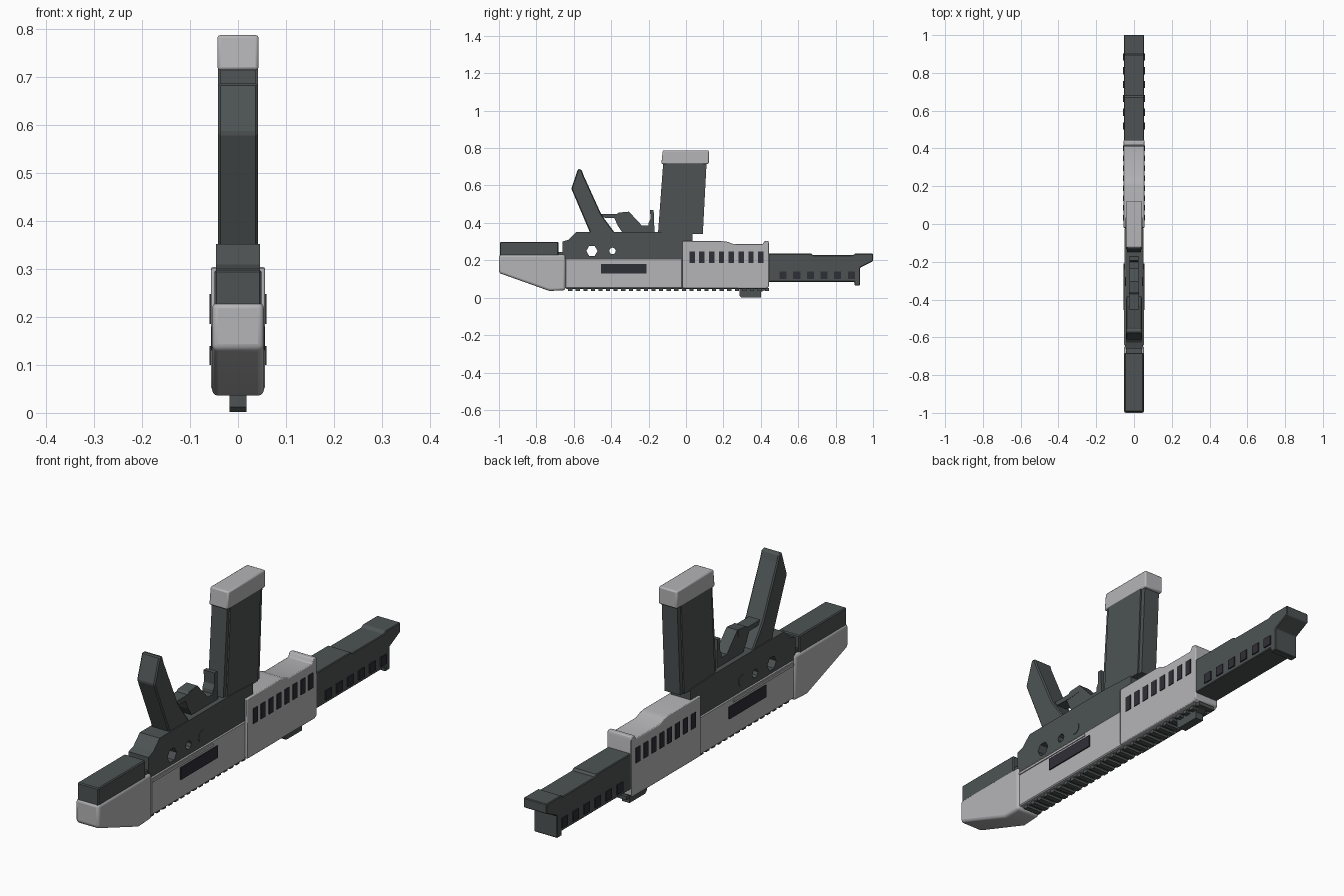
import bpy, bmesh, math
from mathutils import Matrix


def mat(name, col):
    m = bpy.data.materials.new(name)
    m.diffuse_color = (*col, 1)
    return m


DARK = mat("dark grey", (0.075, 0.086, 0.086))
LIGHT = mat("light grey", (0.46, 0.46, 0.475))
BLACK = mat("near black", (0.028, 0.028, 0.038))


def finish(name, bm, m, bevel=0, seg=1):
    bmesh.ops.recalc_face_normals(bm, faces=bm.faces)
    me = bpy.data.meshes.new(name)
    bm.to_mesh(me)
    bm.free()
    ob = bpy.data.objects.new(name, me)
    bpy.context.collection.objects.link(ob)
    me.materials.append(m)
    if bevel:
        b = ob.modifiers.new("bevel", 'BEVEL')
        b.width, b.segments, b.limit_method = bevel, seg, 'ANGLE'
        b.angle_limit = math.radians(40)
    if seg > 1:
        bpy.ops.object.select_all(action='DESELECT')
        ob.select_set(True)
        bpy.context.view_layer.objects.active = ob
        bpy.ops.object.shade_smooth_by_angle(angle=math.radians(35))
    return ob


def prism(name, pts, w, m, bevel=0, seg=1):
    """Side profile (y, z) extruded across x from -w to w."""
    bm = bmesh.new()
    f = bm.faces.new([bm.verts.new((-w, y, z)) for y, z in pts])
    r = bmesh.ops.extrude_face_region(bm, geom=[f])
    vs = [v for v in r['geom'] if isinstance(v, bmesh.types.BMVert)]
    bmesh.ops.translate(bm, verts=vs, vec=(2 * w, 0, 0))
    return finish(name, bm, m, bevel, seg)


def boxes(name, spans, m):
    """Several boxes in one mesh, each (x0, x1, y0, y1, z0, z1)."""
    bm = bmesh.new()
    for x0, x1, y0, y1, z0, z1 in spans:
        M = Matrix.Translation(((x0 + x1) / 2, (y0 + y1) / 2, (z0 + z1) / 2))
        bmesh.ops.create_cube(bm, size=1, matrix=M @ Matrix.Diagonal((x1 - x0, y1 - y0, z1 - z0, 1)))
    return finish(name, bm, m)


def disc(name, y, z, r, w, n, m):
    bm = bmesh.new()
    M = Matrix.Translation((0, y, z)) @ Matrix.Rotation(math.pi / 2, 4, 'Y')
    bmesh.ops.create_cone(bm, cap_ends=True, segments=n, radius1=r, radius2=r, depth=2 * w, matrix=M)
    return finish(name, bm, m)


def both_sides(x0, x1, rest):
    return [(s * (x0 if s > 0 else x1), s * (x1 if s > 0 else x0), *r) for r in rest for s in (1, -1)]


# rear end: light wedge with a dark block on top
prism("rear_wedge", [(-1, 0.23), (-0.645, 0.23), (-0.645, 0.04), (-0.73, 0.036), (-1, 0.132)], 0.054, LIGHT, 0.012, 3)
prism("rear_block", [(-0.995, 0.22), (-0.995, 0.298), (-0.682, 0.298), (-0.682, 0.22)], 0.049, DARK, 0.004)
prism("rear_link", [(-0.69, 0.215), (-0.69, 0.245), (-0.65, 0.245), (-0.65, 0.215)], 0.042, DARK)

# light body
prism("middle_body", [(-0.645, 0.05), (-0.645, 0.21), (-0.02, 0.21), (-0.02, 0.05)], 0.05, LIGHT, 0.004)
boxes("side_ledge", both_sides(0.045, 0.054, [(-0.64, -0.24, 0.19, 0.2)]), LIGHT)
boxes("side_vent", both_sides(0.045, 0.055, [(-0.455, -0.21, 0.13, 0.18)]), BLACK)

# light front cover with its row of windows
prism("front_cover", [(-0.02, 0.055), (-0.02, 0.302), (0.2, 0.302), (0.225, 0.298), (0.255, 0.286), (0.41, 0.286),
      (0.42, 0.304), (0.44, 0.304), (0.444, 0.29), (0.444, 0.06), (0.43, 0.05), (-0.015, 0.05)], 0.056, LIGHT, 0.006, 2)
boxes("cover_windows", both_sides(0.05, 0.059, [(0.018 + i * 0.0525, 0.047 + i * 0.0525, 0.185, 0.248)
      for i in range(8)]), BLACK)

# dark nose with windows
prism("nose", [(0.43, 0.085), (0.43, 0.235), (0.67, 0.235), (0.68, 0.227), (0.89, 0.227), (0.905, 0.235),
      (1, 0.235), (1, 0.195), (0.93, 0.16), (0.93, 0.066), (0.9, 0.066), (0.9, 0.085)], 0.054, DARK, 0.003)
boxes("nose_windows", both_sides(0.05, 0.059, [(0.5 + i * 0.073, 0.538 + i * 0.073, 0.1, 0.14)
      for i in range(6)]), BLACK)

# toothed rail underneath and the small foot
boxes("rail", [(-0.03, 0.03, -0.64, 0.43, 0.046, 0.056)]
      + [(-0.036, 0.036, -0.63 + i * 0.0405, -0.608 + i * 0.0405, 0.036, 0.051) for i in range(27)], DARK)
prism("foot", [(0.285, 0.046), (0.435, 0.046), (0.4, 0.03), (0.4, 0.002), (0.295, 0.002), (0.285, 0.012)], 0.018, DARK)

# dark receiver with two see-through holes and a pin
rec = prism("receiver", [(-0.645, 0.205), (-0.66, 0.24), (-0.66, 0.3), (-0.628, 0.31), (-0.585, 0.352), (-0.12, 0.352),
            (0.035, 0.345), (0.035, 0.298), (-0.02, 0.298), (-0.02, 0.205)], 0.046, DARK)
for i, (y, z, r, n) in enumerate([(-0.503, 0.25, 0.03, 6), (-0.393, 0.25, 0.018, 8)]):
    cut = disc("hole_cutter_%d" % i, y, z, r, 0.2, n, DARK)
    cut.hide_render = True
    cut.hide_viewport = True
    b = rec.modifiers.new("hole", 'BOOLEAN')
    b.operation, b.object, b.solver = 'DIFFERENCE', cut, 'EXACT'
disc("receiver_pin", -0.305, 0.255, 0.024, 0.048, 16, DARK)

# grip, guard, trigger and catch
prism("grip", [(-0.51, 0.34), (-0.613, 0.583), (-0.578, 0.688), (-0.558, 0.685), (-0.548, 0.655), (-0.455, 0.45),
      (-0.435, 0.42), (-0.375, 0.34)], 0.042, DARK, 0.005)
prism("guard_bar", [(-0.47, 0.435), (-0.46, 0.447), (-0.37, 0.447), (-0.36, 0.455), (-0.31, 0.458), (-0.31, 0.43),
      (-0.36, 0.425), (-0.45, 0.428)], 0.026, DARK)
prism("trigger", [(-0.335, 0.34), (-0.365, 0.385), (-0.385, 0.43), (-0.36, 0.455), (-0.305, 0.46), (-0.235, 0.385),
      (-0.19, 0.385), (-0.18, 0.34)], 0.025, DARK)
prism("catch", [(-0.205, 0.34), (-0.2, 0.4), (-0.19, 0.42), (-0.192, 0.47), (-0.173, 0.47), (-0.168, 0.34)], 0.025, DARK)

# upright box with inset edge strips and a light cap
prism("upright_box", [(-0.132, 0.34), (-0.108, 0.72), (0.09, 0.72), (0.072, 0.34)], 0.042, DARK)
prism("upright_edges", [(-0.15, 0.34), (-0.122, 0.72), (0.11, 0.72), (0.09, 0.34)], 0.036, DARK)
prism("upright_cap", [(-0.132, 0.715), (-0.124, 0.788), (0.122, 0.788), (0.122, 0.715)], 0.043, LIGHT, 0.006, 2)
